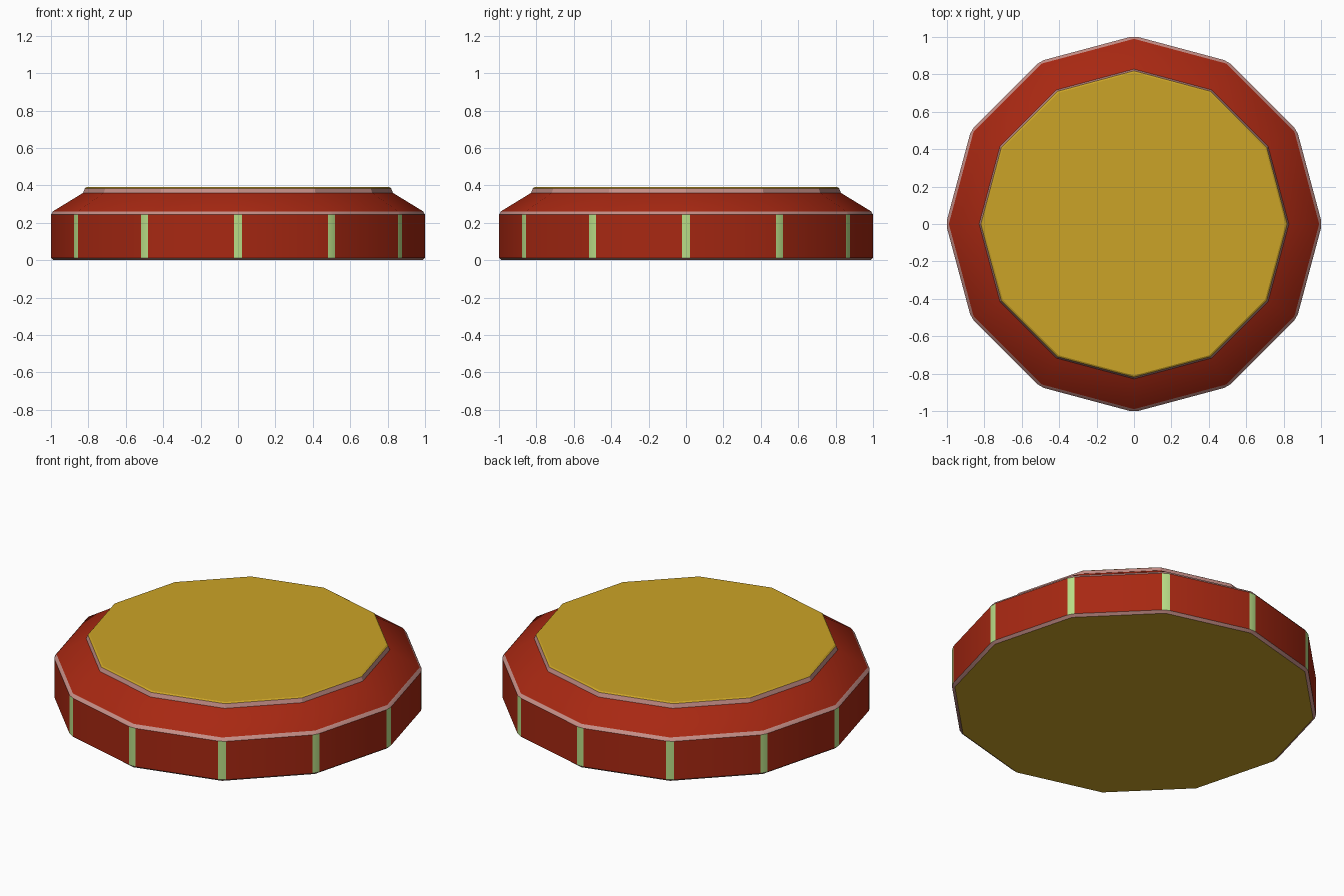
import bpy, bmesh, math
from mathutils import Vector

if "Cube" in bpy.data.objects:
    bpy.data.objects.remove(bpy.data.objects["Cube"])

SIDES = 12


def make_material(name, rgb):
    mat = bpy.data.materials.new(name)
    mat.use_nodes = True
    color = (*rgb, 1.0)
    mat.diffuse_color = color
    mat.node_tree.nodes["Principled BSDF"].inputs["Base Color"].default_value = color
    return mat


RED, YELLOW, GREEN, PINK = range(4)
materials = [
    make_material("red", (0.39, 0.021, 0.006)),
    make_material("yellow", (0.60, 0.37, 0.02)),
    make_material("pale_green", (0.48, 0.72, 0.24)),
    make_material("dusty_pink", (0.56, 0.27, 0.24)),
]

# Profile: radius, height, half width of the corner cut, colour of the band above
profile = [
    (0.988, 0.0, 0.0, PINK),
    (1.0, 0.013, 0.021, RED),
    (1.0, 0.243, 0.021, PINK),
    (0.99, 0.261, 0.0, RED),
    (0.828, 0.36, 0.0, PINK),
    (0.819, 0.384, 0.0, YELLOW),
    (0.81, 0.39, 0.0, YELLOW),
]


def ring(bm, radius, z, cut):
    """Two points per corner, one either side of the corner cut."""
    verts = []
    for i in range(SIDES):
        a = math.tau * i / SIDES
        out = Vector((math.cos(a), math.sin(a), 0))
        along = Vector((-math.sin(a), math.cos(a), 0))
        for side in (-1, 1):
            verts.append(bm.verts.new(out * radius + along * cut * side + Vector((0, 0, z))))
    return verts


bm = bmesh.new()
rings = [ring(bm, r, z, cut) for r, z, cut, _ in profile]

# Bands between the rings, with green strips down the cut corners of the wall
count = SIDES * 2
for k in range(len(rings) - 1):
    low, high = rings[k], rings[k + 1]
    wall = profile[k][2] > 0 and profile[k + 1][2] > 0
    for i in range(count):
        j = (i + 1) % count
        face = bm.faces.new((low[i], low[j], high[j], high[i]))
        face.material_index = GREEN if wall and i % 2 == 0 else profile[k][3]

# Top and bottom plates
for loop in (rings[0][::-1], rings[-1]):
    bm.faces.new(loop).material_index = YELLOW

# Sharp corners collapse to one point
bmesh.ops.remove_doubles(bm, verts=bm.verts[:], dist=0.0005)
bmesh.ops.recalc_face_normals(bm, faces=bm.faces[:])

mesh = bpy.data.meshes.new("disc_body")
bm.to_mesh(mesh)
bm.free()
for mat in materials:
    mesh.materials.append(mat)
disc = bpy.data.objects.new("disc_body", mesh)
bpy.context.collection.objects.link(disc)

bpy.ops.object.select_all(action='DESELECT')
disc.select_set(True)
bpy.context.view_layer.objects.active = disc
bpy.ops.object.shade_smooth_by_angle(angle=math.radians(25))
